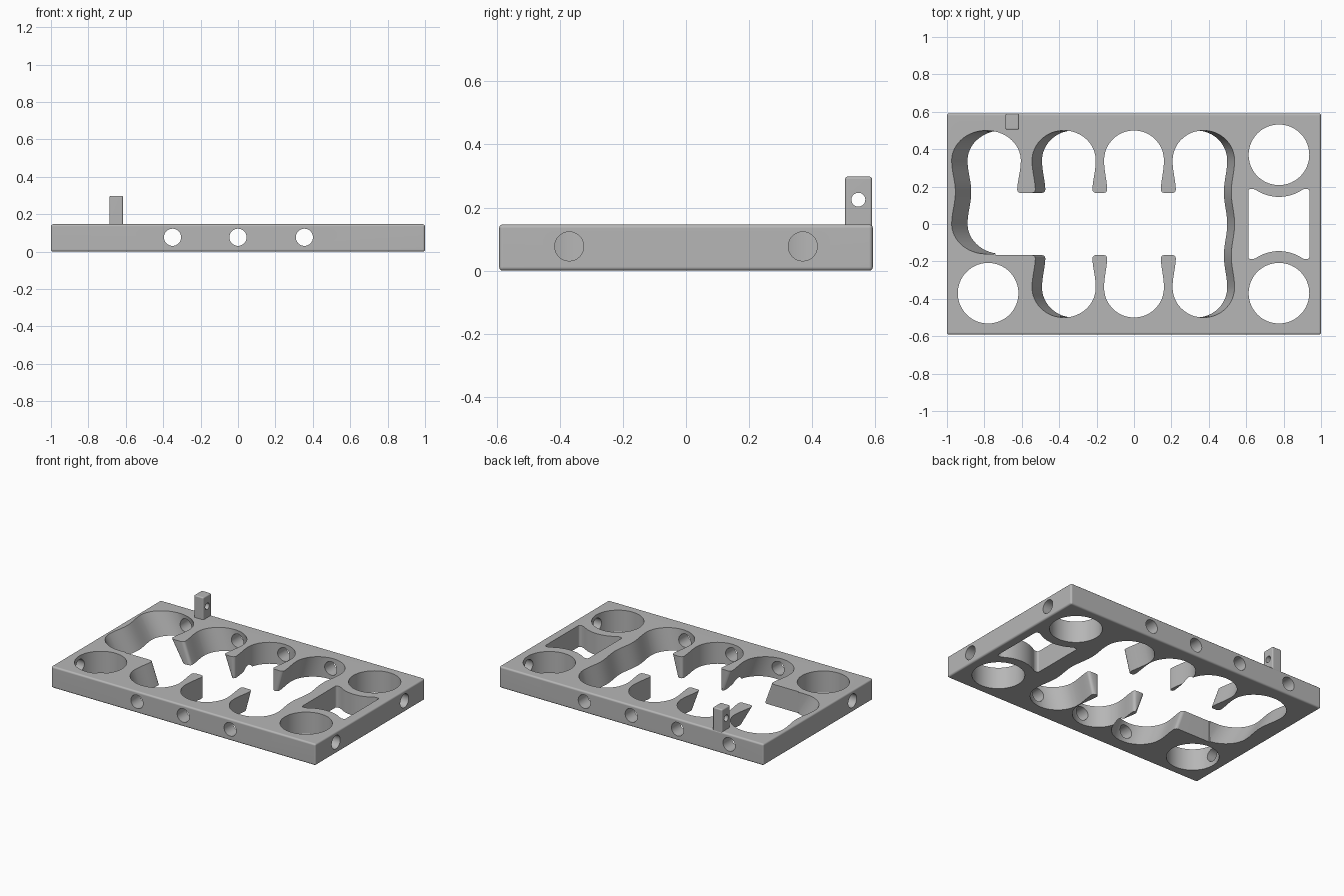
import bpy, bmesh, math
from mathutils import Matrix

cube = bpy.data.objects.get("Cube")
if cube:
    bpy.data.objects.remove(cube, do_unlink=True)

H = 0.147        # plate thickness
R = 0.16         # pocket radius
ROW = 0.34       # distance from the middle to each pocket row
MOUTH = 0.165    # half width of the central channel
FILLET = 0.02    # rounding of the tine ends

grey = bpy.data.materials.new("plain grey")
grey.use_nodes = True
grey.diffuse_color = (0.47, 0.47, 0.47, 1)
grey.node_tree.nodes["Principled BSDF"].inputs["Base Color"].default_value = grey.diffuse_color


def make(name, bm):
    bmesh.ops.recalc_face_normals(bm, faces=bm.faces)
    mesh = bpy.data.meshes.new(name)
    bm.to_mesh(mesh)
    bm.free()
    mesh.materials.append(grey)
    obj = bpy.data.objects.new(name, mesh)
    bpy.context.collection.objects.link(obj)
    return obj


def block(name, x, y, z, bevel=0):
    bm = bmesh.new()
    bmesh.ops.create_cube(bm, size=1)
    for v in bm.verts:
        for i, (lo, hi) in enumerate((x, y, z)):
            v.co[i] = hi if v.co[i] > 0 else lo
    if bevel:
        bmesh.ops.bevel(bm, geom=bm.edges[:], offset=bevel, segments=3,
                        profile=0.5, affect='EDGES')
    return make(name, bm)


def prism(name, pts, shear=0):
    """Upright cutter through the plate, leaning sideways by shear."""
    bm = bmesh.new()
    rings = [[bm.verts.new((x + shear * (H - z), y, z)) for x, y in pts]
             for z in (-0.03, H + 0.03)]
    bm.faces.new(rings[0])
    bm.faces.new(rings[1])
    for i in range(len(pts)):
        j = (i + 1) % len(pts)
        bm.faces.new((rings[0][i], rings[0][j], rings[1][j], rings[1][i]))
    return make(name, bm)


def rod(name, centre, radius, length, axis):
    bm = bmesh.new()
    bmesh.ops.create_cone(bm, cap_ends=True, segments=32, radius1=radius,
                          radius2=radius, depth=length)
    bm.transform(Matrix.Translation(centre) @ Matrix.Rotation(math.pi / 2, 4, axis))
    return make(name, bm)


def cut(obj, cutter):
    mod = obj.modifiers.new("cut", 'BOOLEAN')
    mod.operation = 'DIFFERENCE'
    mod.solver = 'EXACT'
    mod.object = cutter
    bpy.context.view_layer.objects.active = obj
    bpy.ops.object.modifier_apply(modifier=mod.name)
    bpy.data.objects.remove(cutter, do_unlink=True)


def half_width(y, lo, hi, flare):
    """Round ends, wavy waist, and a flared mouth where it meets the channel."""
    if y > hi or y < lo:
        d = y - hi if y > hi else lo - y
        w = math.sqrt(max(R * R - d * d, 0))
    else:
        w = R - 0.0085 + 0.0085 * math.cos(2 * math.pi * y / ROW)
    d = min(MOUTH + FILLET - abs(y), FILLET)
    if flare and d > 0:
        w += FILLET - math.sqrt(FILLET ** 2 - d * d)
    return w


def pocket(x, lo, hi, tilt, flare_left, flare_right):
    cap = [R * math.cos((i + 0.5) / 14 * math.pi / 2) for i in range(14)]
    ys = [lo - c for c in cap]
    ys += [lo + (hi - lo) * i / 120 for i in range(121)]
    ys += [hi + c for c in reversed(cap)]
    k = 1 / math.cos(tilt)
    pts = [(x + k * half_width(y, lo, hi, flare_right), y) for y in ys]
    pts += [(x - k * half_width(y, lo, hi, flare_left), y) for y in reversed(ys)]
    return prism("pocket_cutter", pts, math.tan(tilt))


# Base plate with softened edges
plate = block("holder_plate", (-1, 1), (-0.592, 0.592), (0, H), 0.012)

# Leaning pockets fanned along the plate, joined by a central channel
cut(plate, pocket(-0.79, 0, ROW, math.radians(30), False, True))
cut(plate, pocket(-0.375, -ROW, ROW, math.radians(20), True, True))
cut(plate, pocket(0, -ROW, ROW, 0, True, True))
cut(plate, pocket(0.372, -ROW, ROW, math.radians(-15), True, False))
cut(plate, block("channel_cutter", (-0.74, 0.33), (-MOUTH, MOUTH), (-0.05, H + 0.05)))

# Round upright wells in three corners
for x, y in ((-0.78, -0.37), (0.775, -0.37), (0.775, 0.37)):
    ring = [(x + 0.162 * math.cos(a * math.pi / 36), y + 0.162 * math.sin(a * math.pi / 36))
            for a in range(72)]
    cut(plate, prism("well_cutter", ring))

# Window between the two right-hand wells, its ends hugging the wells
top = []
for i in range(33):
    t = -math.pi / 2 + math.pi * i / 32
    dx = 0.163 * math.sin(t)
    corner = 0.012 - math.sqrt(max(0.012 ** 2 - max(abs(dx) - 0.151, 0) ** 2, 0))
    top.append((dx, min(0.187, 0.37 - math.sqrt(0.225 ** 2 - dx * dx)) - corner))
window = [(0.775 + x, y) for x, y in top] + [(0.775 + x, -y) for x, y in reversed(top)]
cut(plate, prism("window_cutter", window))

# Sideways bores through the front, back and end walls
for x in (-0.35, 0, 0.355):
    cut(plate, rod("long_bore_cutter", (x, 0, 0.077), 0.046, 1.4, 'X'))
cut(plate, rod("back_bore_cutter", (-0.74, 0.5, 0.077), 0.046, 0.3, 'X'))
for x, y in ((-0.95, -0.37), (0.95, -0.37), (0.95, 0.37)):
    cut(plate, rod("end_bore_cutter", (x, y, 0.077), 0.046, 0.3, 'Y'))

# Small drilled post on the back edge
post = block("hanging_post", (-0.687, -0.615), (0.504, 0.59), (0.126, 0.298), 0.008)
cut(post, rod("post_bore_cutter", (-0.65, 0.546, 0.225), 0.022, 0.3, 'Y'))

# Smooth the curved walls, keep the rims crisp
for obj in (plate, post):
    bpy.ops.object.select_all(action='DESELECT')
    obj.select_set(True)
    bpy.context.view_layer.objects.active = obj
    bpy.ops.object.shade_smooth_by_angle(angle=math.radians(32))
    weighted = obj.modifiers.new("even_shading", 'WEIGHTED_NORMAL')
    weighted.keep_sharp = True
